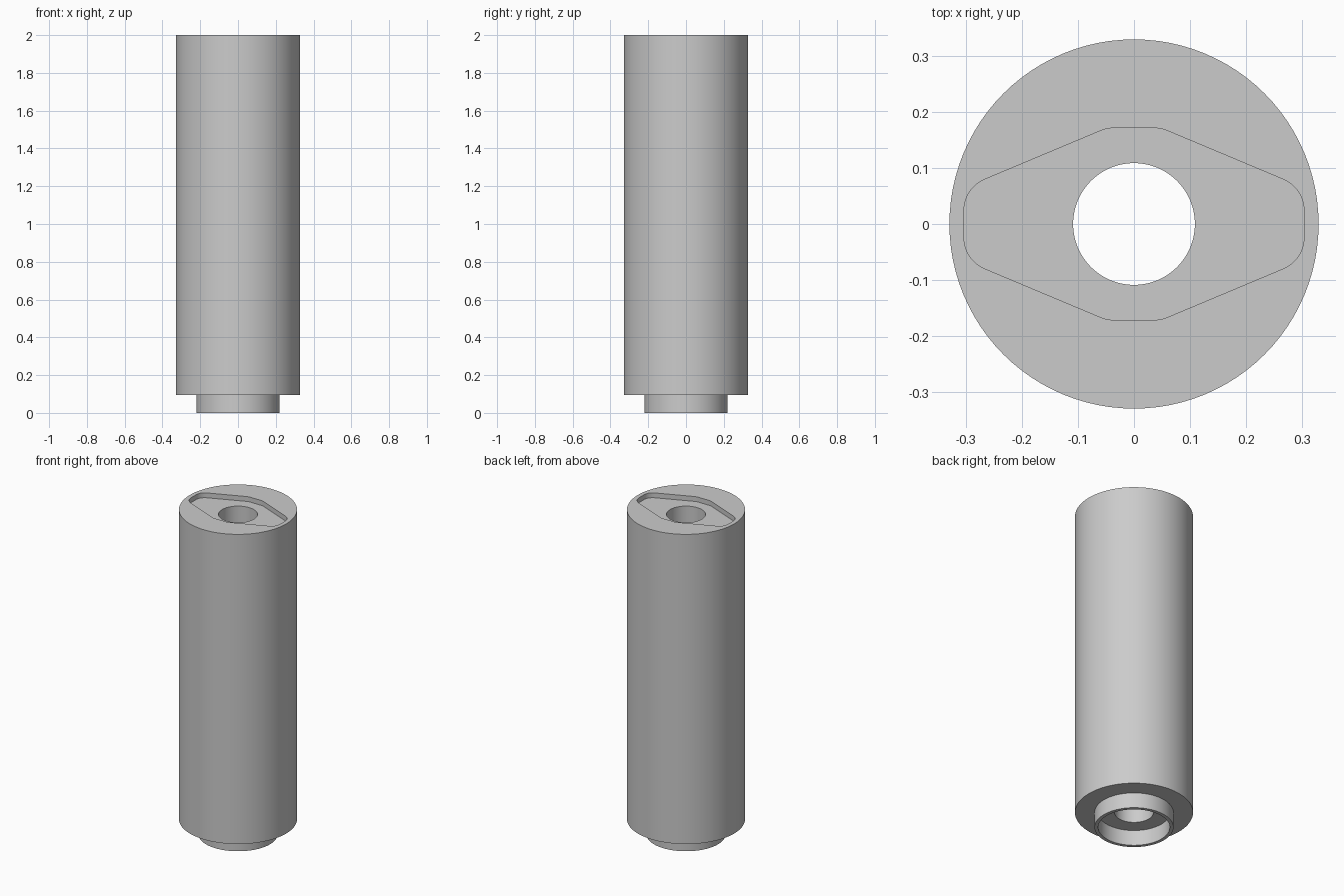
import bpy, bmesh, math
from mathutils import Vector

if "Cube" in bpy.data.objects:
    bpy.data.objects.remove(bpy.data.objects["Cube"])

SIDES = 96
BODY_R, SPIGOT_R, SOCKET_R, BORE_R = 0.329, 0.22, 0.2, 0.1085
HEIGHT, STEP = 2.0, 0.095
RECESS_DEPTH, FILLET = 0.03, 0.06

grey = bpy.data.materials.new("plain grey")
grey.use_nodes = True
colour = (0.6, 0.6, 0.6, 1)
grey.diffuse_color = colour
grey.node_tree.nodes["Principled BSDF"].inputs["Base Color"].default_value = colour


def make_object(name, bm):
    bmesh.ops.recalc_face_normals(bm, faces=bm.faces[:])
    mesh = bpy.data.meshes.new(name)
    bm.to_mesh(mesh)
    bm.free()
    mesh.materials.append(grey)
    obj = bpy.data.objects.new(name, mesh)
    bpy.context.collection.objects.link(obj)
    return obj


def lathe(name, profile):
    """Revolve a closed (radius, height) profile about the z axis."""
    bm = bmesh.new()
    rings = []
    for r, z in profile:
        rings.append([bm.verts.new((r * math.cos(a), r * math.sin(a), z))
                      for a in (2 * math.pi * i / SIDES for i in range(SIDES))])
    for lower, upper in zip(rings, rings[1:] + rings[:1]):
        for i in range(SIDES):
            j = (i + 1) % SIDES
            bm.faces.new((lower[i], lower[j], upper[j], upper[i]))
    return make_object(name, bm)


def fillet(corner, start, end, steps):
    """Round a corner between two edges whose normals have the given angles."""
    mid, half = (start + end) / 2, (end - start) / 2
    centre = Vector(corner) - Vector((math.cos(mid), math.sin(mid))) * FILLET / math.cos(half)
    angles = [start + (end - start) * i / steps for i in range(steps + 1)]
    return [centre + FILLET * Vector((math.cos(a), math.sin(a))) for a in angles]


# Tubular body with a stepped, hollow spigot underneath
body = lathe("sleeve_body", [
    (BORE_R, STEP), (SOCKET_R, STEP), (SOCKET_R, 0), (SPIGOT_R, 0),
    (SPIGOT_R, STEP), (BODY_R, STEP), (BODY_R, HEIGHT), (BORE_R, HEIGHT)])

# Rounded lozenge outline: one quarter, mirrored to the other three
side, top = (0.303, 0.064), (0.048, 0.171)
slant = math.atan2(side[0] - top[0], top[1] - side[1])
quarter = fillet(side, 0, slant, 10) + fillet(top, slant, math.pi / 2, 4)
half_outline = quarter + [Vector((-p.x, p.y)) for p in reversed(quarter)]
outline = half_outline + [-p for p in half_outline]

# Shallow recess cut into the top face
bm = bmesh.new()
base = bm.faces.new([bm.verts.new((p.x, p.y, HEIGHT - RECESS_DEPTH)) for p in outline])
raised = bmesh.ops.extrude_face_region(bm, geom=[base])["geom"]
bmesh.ops.translate(bm, vec=(0, 0, 0.1),
                    verts=[g for g in raised if isinstance(g, bmesh.types.BMVert)])
cutter = make_object("recess_cutter", bm)

cut = body.modifiers.new("recess", "BOOLEAN")
cut.operation, cut.solver, cut.object = "DIFFERENCE", "EXACT", cutter
bpy.ops.object.select_all(action="DESELECT")
bpy.context.view_layer.objects.active = body
body.select_set(True)
bpy.ops.object.modifier_apply(modifier=cut.name)
bpy.data.objects.remove(cutter)

# Smooth walls with crisp rims
bpy.ops.object.shade_smooth_by_angle(angle=math.radians(30))
